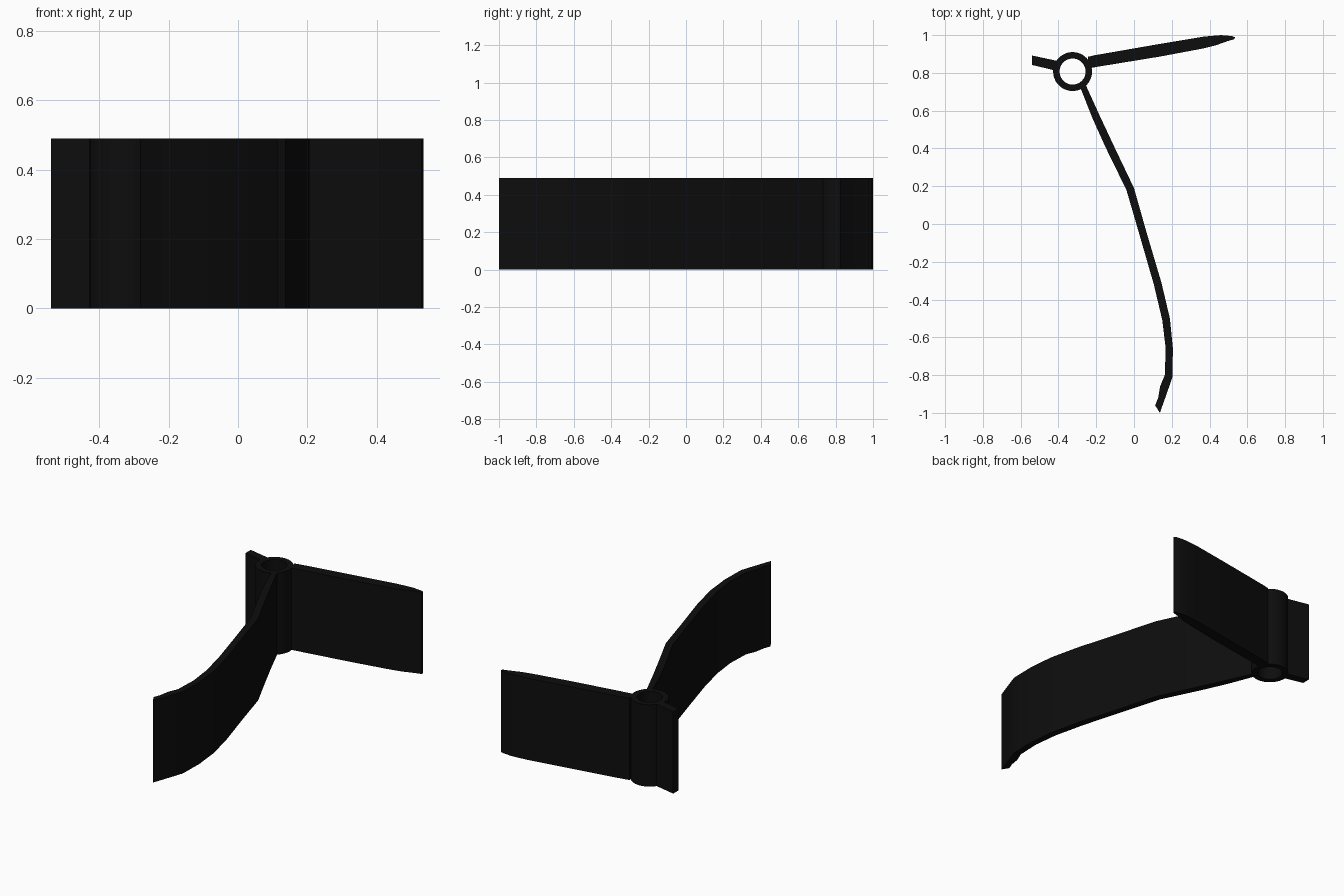
import bpy
import bmesh
from math import cos, sin, tau, radians

HEIGHT = 0.49
HUB = (-0.325, 0.807)

cube = bpy.data.objects.get("Cube")
if cube:
    bpy.data.objects.remove(cube, do_unlink=True)

black = bpy.data.materials.new("matte_black")
black.use_nodes = True
colour = (0.004, 0.004, 0.004, 1)
black.diffuse_color = colour
black.node_tree.nodes["Principled BSDF"].inputs["Base Color"].default_value = colour


def finish(name, bm):
    """Turn a bmesh into a shaded object."""
    bmesh.ops.recalc_face_normals(bm, faces=bm.faces)
    mesh = bpy.data.meshes.new(name)
    bm.to_mesh(mesh)
    bm.free()
    mesh.materials.append(black)
    obj = bpy.data.objects.new(name, mesh)
    bpy.context.collection.objects.link(obj)
    bpy.ops.object.select_all(action='DESELECT')
    obj.select_set(True)
    bpy.context.view_layer.objects.active = obj
    bpy.ops.object.shade_smooth_by_angle(angle=radians(30))


def wall(name, side_a, side_b, closed=False):
    """Upright wall between two matching plan outlines."""
    bm = bmesh.new()
    rings = []
    for a, b in zip(side_a, side_b):
        rings.append([bm.verts.new((*p, z)) for p, z in
                      ((a, 0), (b, 0), (b, HEIGHT), (a, HEIGHT))])
    pairs = list(zip(rings, rings[1:]))
    if closed:
        pairs.append((rings[-1], rings[0]))
    else:
        bm.faces.new(rings[0])
        bm.faces.new(rings[-1])
    for r, s in pairs:
        for i in range(4):
            j = (i + 1) % 4
            bm.faces.new((r[i], r[j], s[j], s[i]))
    finish(name, bm)


def circle(radius, sides=48):
    return [(HUB[0] + radius * cos(tau * i / sides),
             HUB[1] + radius * sin(tau * i / sides)) for i in range(sides)]


# Open hinge tube
wall("hinge_tube", circle(0.103), circle(0.069), closed=True)

# Short tab behind the hinge
wall("short_tab",
     [(-0.54, 0.892), (-0.40, 0.862)],
     [(-0.54, 0.842), (-0.405, 0.81)])

# Tapered straight arm
wall("straight_arm",
     [(-0.245, 0.885), (-0.21, 0.893), (0.135, 0.953), (0.37, 0.992),
      (0.46, 1.0), (0.52, 0.995), (0.535, 0.988)],
     [(-0.235, 0.825), (-0.19, 0.833), (0.135, 0.886), (0.37, 0.93),
      (0.43, 0.945), (0.495, 0.968), (0.53, 0.978)])

# Long curved arm with a hooked end
wall("curved_arm",
     [(-0.285, 0.725), (-0.22, 0.56), (-0.15, 0.405), (-0.04, 0.18),
      (0.03, -0.06), (0.105, -0.32), (0.15, -0.51), (0.168, -0.66),
      (0.163, -0.80), (0.138, -0.86), (0.128, -0.92), (0.112, -0.96)],
     [(-0.255, 0.735), (-0.18, 0.57), (-0.105, 0.41), (0.0, 0.19),
      (0.068, -0.05), (0.145, -0.31), (0.19, -0.50), (0.206, -0.66),
      (0.203, -0.81), (0.183, -0.87), (0.162, -0.93), (0.137, -1.0)])
